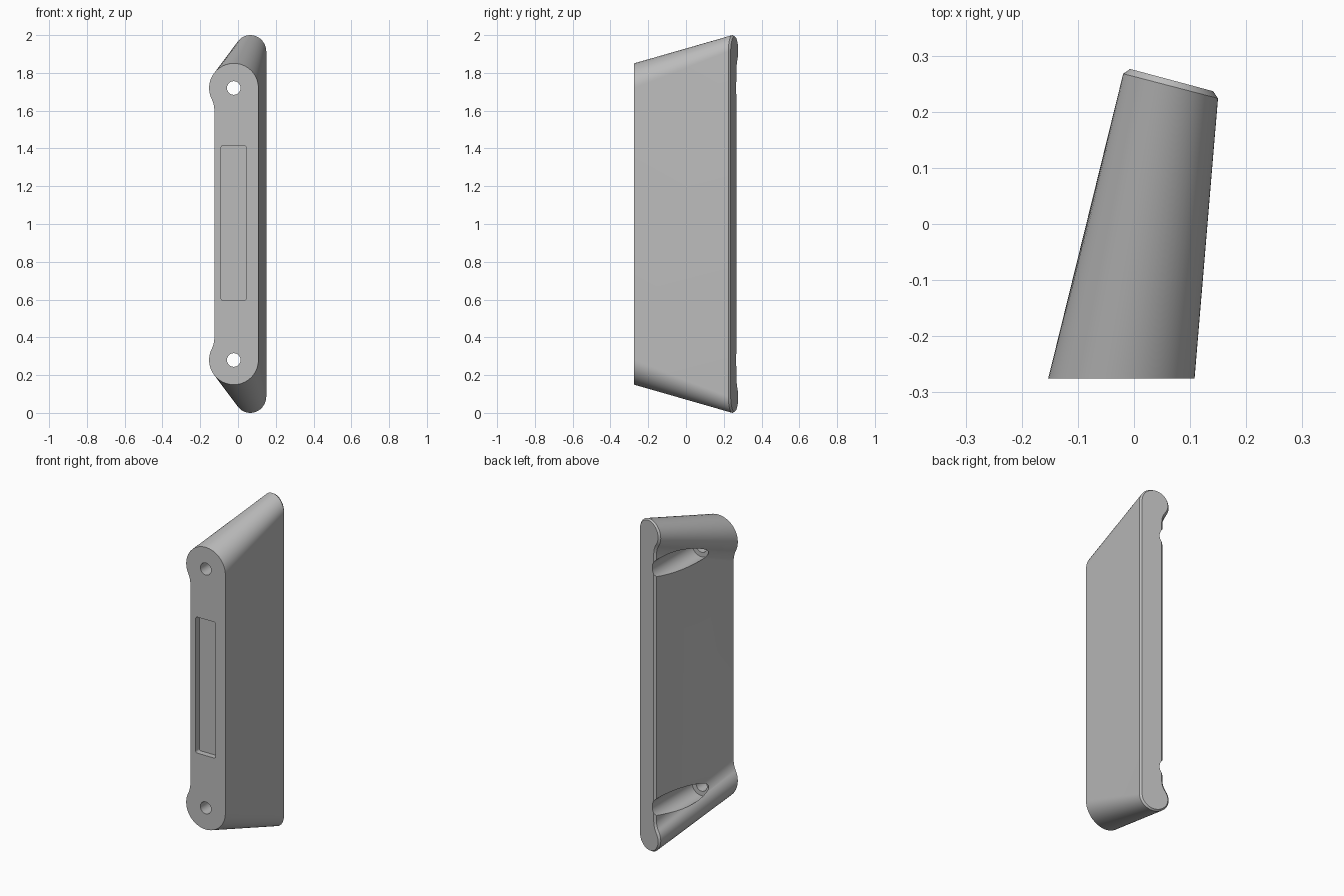
import bpy, bmesh
from math import sin, cos, pi, atan2, sqrt, radians

cube = bpy.data.objects.get("Cube")
if cube:
    bpy.data.objects.remove(cube, do_unlink=True)

grey = bpy.data.materials.new("plain_grey")
grey.use_nodes = True
COLOUR = (0.5, 0.5, 0.5, 1)
grey.diffuse_color = COLOUR
grey.node_tree.nodes["Principled BSDF"].inputs["Base Color"].default_value = COLOUR

FRONT, TILT = -0.275, radians(15)


def make_object(name, bm):
    bmesh.ops.recalc_face_normals(bm, faces=bm.faces)
    mesh = bpy.data.meshes.new(name)
    bm.to_mesh(mesh)
    bm.free()
    mesh.materials.append(grey)
    obj = bpy.data.objects.new(name, mesh)
    bpy.context.collection.objects.link(obj)
    return obj


def profile(half, r, flat, fillet):
    """Bar outline: bulbs at both ends, blended into a recessed flat edge."""
    reach = flat + fillet
    dz = sqrt((r + fillet) ** 2 - reach ** 2)
    join = atan2(dz, reach)
    n, m = 36, 10
    pts = [(r * cos((pi + join) * i / n), half + r * sin((pi + join) * i / n))
           for i in range(n + 1)]
    for i in range(1, m + 1):
        a = join * (1 - i / m)
        pts.append((-reach + fillet * cos(a), half - dz + fillet * sin(a)))
    return pts + [(u, -z) for u, z in reversed(pts)]


def to_front(pts):
    return [(-0.0225 + u, FRONT, 1 + z) for u, z in pts]


def to_back(pts):
    return [(0.067 + u * cos(TILT), 0.2565 - u * sin(TILT), 1 + z) for u, z in pts]


# Handle body: loft from the upright front to the tilted, chamfered back
c = 0.01
front = to_front(profile(0.72, 0.1305, 0.1025, 0.15))
outer = to_back(profile(0.9165, 0.0865, 0.05, 0.1))
rim = [tuple(a + (b - a) * 0.98 for a, b in zip(p, q)) for p, q in zip(front, outer)]
inner = to_back(profile(0.9165, 0.0865 - c, 0.05 - c, 0.1 + c))

bm = bmesh.new()
rings = [[bm.verts.new(p) for p in ring] for ring in (front, rim, inner)]
for a, b in zip(rings, rings[1:]):
    for i in range(len(a)):
        j = (i + 1) % len(a)
        bm.faces.new((a[i], a[j], b[j], b[i]))
bm.faces.new(rings[0])
bm.faces.new(rings[-1])
body = make_object("handle_body", bm)


def prism(name, outline, y0, y1):
    """Extrude an x-z outline along y."""
    bm = bmesh.new()
    face = bm.faces.new([bm.verts.new((x, y0, z)) for x, z in outline])
    ext = bmesh.ops.extrude_face_region(bm, geom=[face])["geom"]
    verts = [v for v in ext if isinstance(v, bmesh.types.BMVert)]
    bmesh.ops.translate(bm, verts=verts, vec=(0, y1 - y0, 0))
    return make_object(name, bm)


def circle(x, z, r, n=48):
    return [(x + r * cos(2 * pi * i / n), z + r * sin(2 * pi * i / n)) for i in range(n)]


def rounded_box(x, z, hx, hz, r, n=5):
    pts = []
    for k, (sx, sz) in enumerate(((1, 1), (-1, 1), (-1, -1), (1, -1))):
        for i in range(n + 1):
            a = (k + i / n) * pi / 2
            pts.append((x + sx * (hx - r) + r * cos(a), z + sz * (hz - r) + r * sin(a)))
    return pts


# Screw holes, screw-head scoops and the front pocket
cutters = [prism("pocket_cutter", rounded_box(-0.0235, 1.005, 0.0665, 0.41, 0.012),
                 FRONT - 0.1, FRONT + 0.035)]
for side, z in (("lower", 0.28), ("upper", 1.72)):
    cutters.append(prism(side + "_hole_cutter", circle(-0.0225, z, 0.036), -0.4, 0))
    cutters.append(prism(side + "_scoop_cutter", circle(-0.0225, z, 0.063, 64), -0.115, 0.5))

bpy.ops.object.select_all(action="DESELECT")
bpy.context.view_layer.objects.active = body
body.select_set(True)
for cutter in cutters:
    cutter.hide_render = True
    mod = body.modifiers.new(cutter.name, "BOOLEAN")
    mod.operation, mod.solver, mod.object = "DIFFERENCE", "EXACT", cutter
    bpy.ops.object.modifier_apply(modifier=mod.name)
for cutter in cutters:
    bpy.data.objects.remove(cutter, do_unlink=True)

bpy.ops.object.shade_smooth_by_angle(angle=radians(30))
